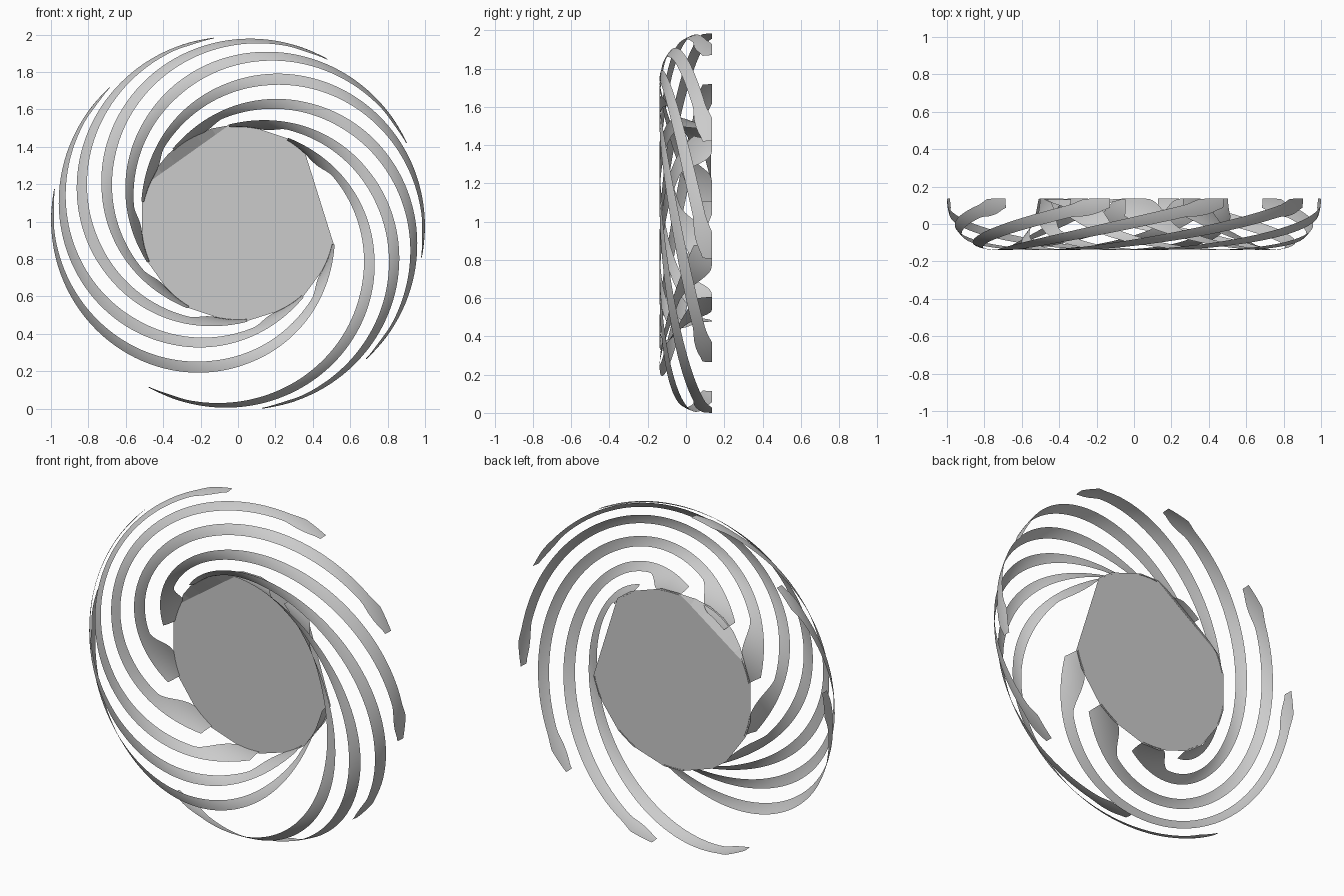
import bpy, bmesh
from math import radians, sin, cos

if "Cube" in bpy.data.objects:
    bpy.data.objects.remove(bpy.data.objects["Cube"])

BLADES, STEP, START = 9, 36.0, -118.6   # one of ten blades is left out
SWEEP, HALF = 178.0, 7.2
BACK, DEPTH, MID_Z = 0.135, 0.273, 0.992


def ring_point(theta, phi):
    """Point on the front half of a flattened ring; phi 0 = outer rim, 180 = inner rim."""
    t, p = radians(theta), radians(phi)
    width = 0.25 if phi < 90 else 0.235
    r = 0.75 + width * cos(p)
    return (r * cos(t), BACK - DEPTH * sin(p), MID_Z + r * sin(t))


def ease(a, b, v):
    s = min(max((v - a) / (b - a), 0), 1)
    return s * s * (3 - 2 * s)


def make_object(name, bm, smooth):
    bmesh.ops.remove_doubles(bm, verts=bm.verts, dist=0.0005)
    mesh = bpy.data.meshes.new(name)
    bm.to_mesh(mesh)
    bm.free()
    ob = bpy.data.objects.new(name, mesh)
    bpy.context.collection.objects.link(ob)
    for p in mesh.polygons:
        p.use_smooth = smooth
    return ob


def blade_edges(d):
    """Lower and upper ring angle of a blade at travel d; the upper edge joins the hub."""
    mid = 3.0 + 0.86 * d + 8 * (d / 152) ** 2
    low = mid - HALF
    bump = 3 * ease(0, 5, d) * (1 - ease(7, 13, d))      # small shoulder at the tip
    high = mid + HALF
    high += max(180 - high, 0) * ease(145, 165, d)       # rounded end of the slot
    return max(low - bump, 0), min(high + bump, 180)


# spiral blades
N, M = 110, 6
for k in range(BLADES):
    bm = bmesh.new()
    rows = []
    for i in range(N + 1):
        d = SWEEP * i / N
        low, high = blade_edges(d)
        rows.append([bm.verts.new(ring_point(START + STEP * k + d, low + (high - low) * j / M))
                     for j in range(M + 1)])
    for a, b in zip(rows, rows[1:]):
        for j in range(M):
            bm.faces.new((a[j], a[j + 1], b[j + 1], b[j]))
    make_object(f"spiral_blade_{k + 1}", bm, True)


def hub_point(k, d, r=0.525, y=BACK - 0.003):
    t = radians(START + STEP * k + d)
    return (r * cos(t), y, MID_Z + r * sin(t))


# flat hub plate, with long chords at the missing blade and at the upper left
bm = bmesh.new()
outline = [hub_point(k, d) for k in range(BLADES) if k != 2 for d in (166, SWEEP)]
bm.faces.new([bm.verts.new(p) for p in outline])
make_object("hub_plate", bm, False)

# slanted facets between the plate's upper left chord and the blades
bm = bmesh.new()
a, b = hub_point(1, SWEEP), hub_point(3, 166)
arc = [hub_point(1, SWEEP + 60 * i / 6, 0.525, BACK - 0.05 * sin(radians(30 * i)))
       for i in range(7)]
chord = [tuple(p + (q - p) * i / 6 for p, q in zip(a, b)) for i in range(7)]
va, vc = [bm.verts.new(p) for p in arc], [bm.verts.new(p) for p in chord]
for i in range(6):
    bm.faces.new((vc[i], vc[i + 1], va[i + 1], va[i]))
make_object("hub_facets", bm, False)
